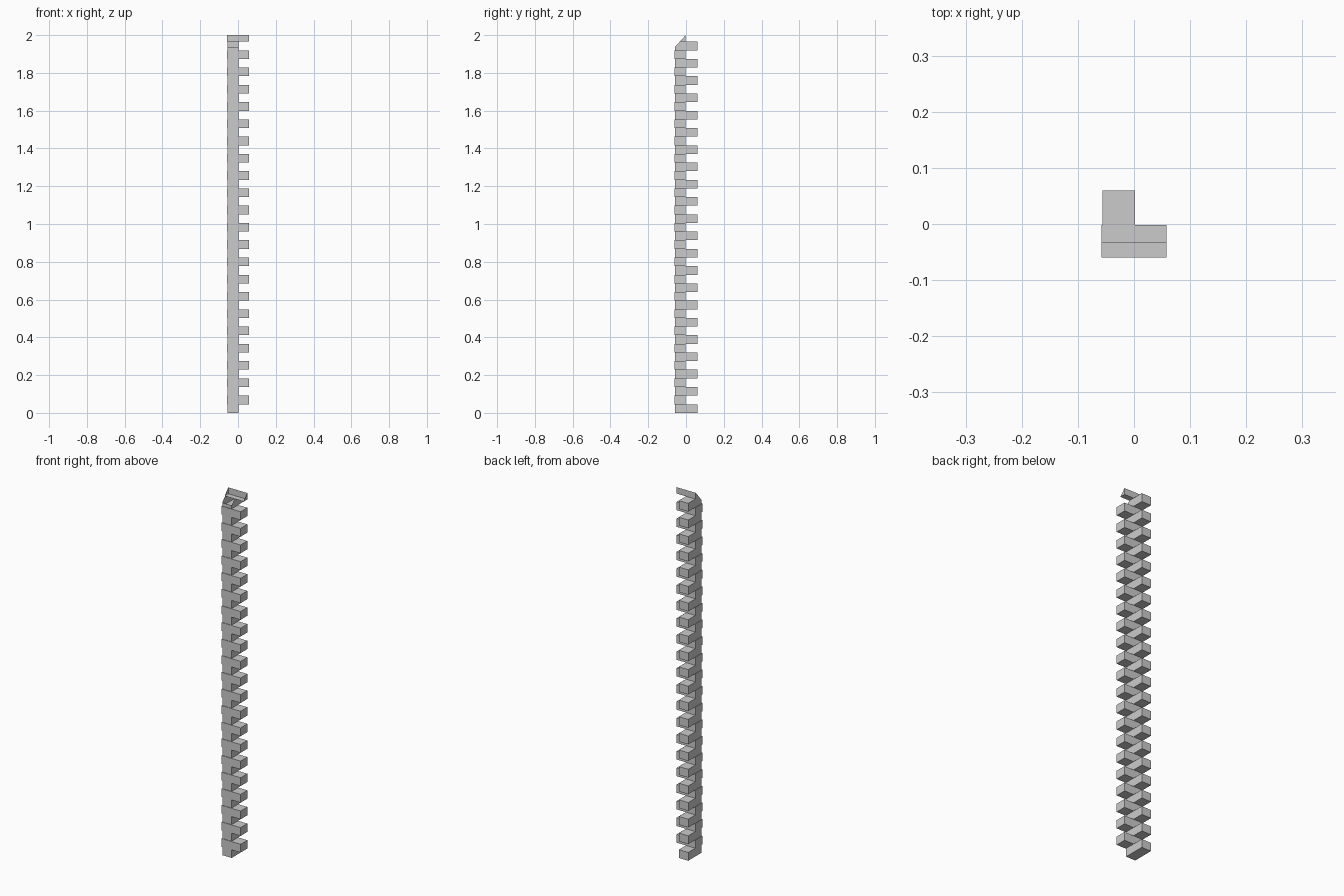
import bpy, bmesh
from mathutils import Matrix, Vector

if "Cube" in bpy.data.objects:
    bpy.data.objects.remove(bpy.data.objects["Cube"])

LAYERS = 44
H = 0.0457  # height of one stone course


def add_box(bm, x0, x1, y0, y1, z0, z1):
    mat = Matrix.Translation(((x0 + x1) / 2, (y0 + y1) / 2, (z0 + z1) / 2))
    mat = mat @ Matrix.Diagonal((x1 - x0, y1 - y0, z1 - z0, 1))
    bmesh.ops.create_cube(bm, size=1, matrix=mat)


# corner stones: alternating long side along y and along x
bm = bmesh.new()
for i in range(LAYERS):
    z = i * H
    if i % 2 == 0:
        add_box(bm, -0.0557, 0.0015, -0.057, 0.06, z, z + H)
    else:
        add_box(bm, -0.058, 0.058, -0.06, -0.0015, z, z + H)

# sloped roof-line cut at the top, left open
a, b = Vector((0, -0.06, 1.935)), Vector((0, -0.0015, 2.0))
d = b - a
bmesh.ops.bisect_plane(
    bm, geom=bm.verts[:] + bm.edges[:] + bm.faces[:], dist=1e-5,
    plane_co=a, plane_no=Vector((0, -d.z, d.y)), clear_outer=True)

mesh = bpy.data.meshes.new("corner_stones")
bm.to_mesh(mesh)
bm.free()
bpy.context.collection.objects.link(bpy.data.objects.new("corner_stones", mesh))
